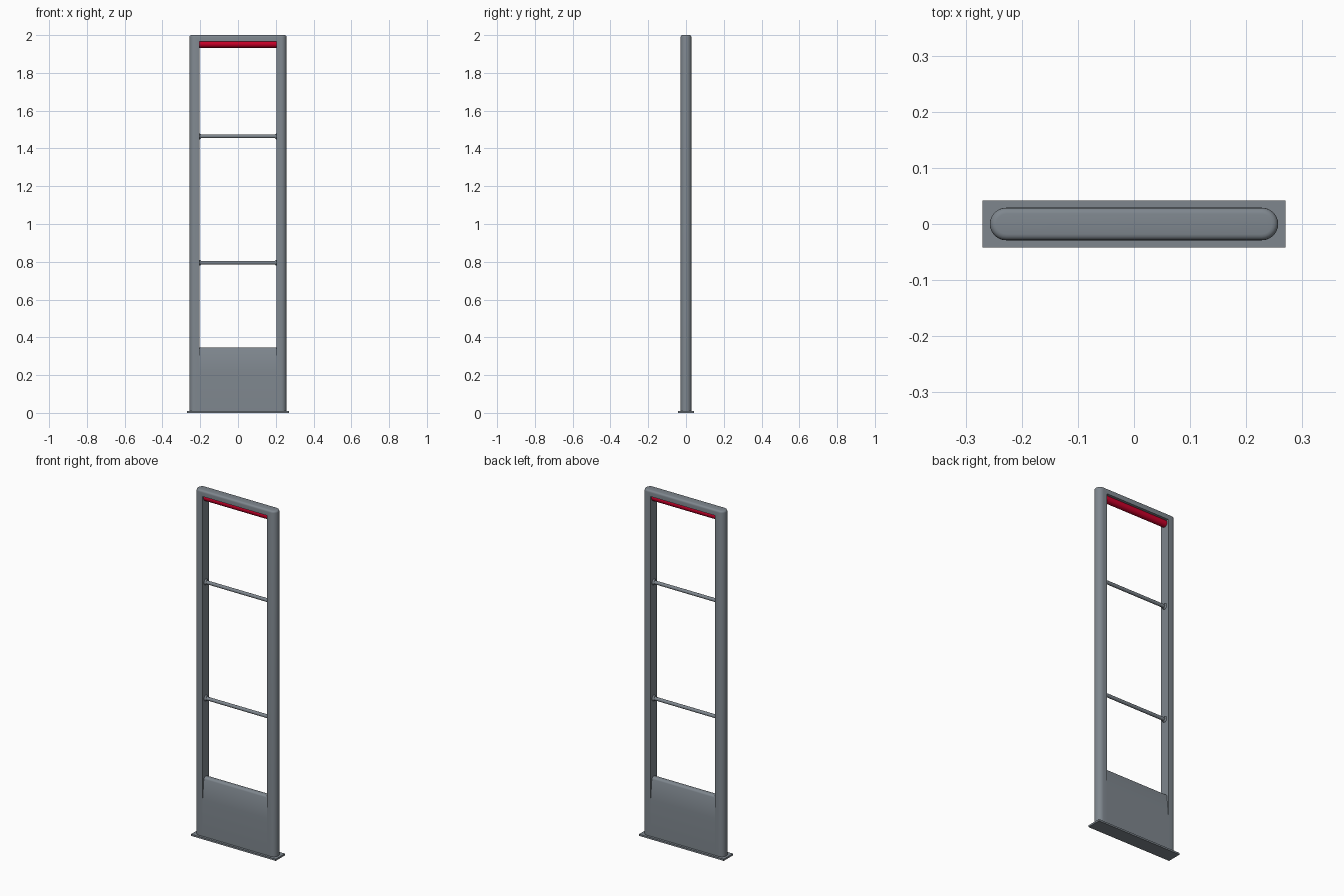
import bpy, bmesh, math
from mathutils import Matrix

if "Cube" in bpy.data.objects:
    bpy.data.objects.remove(bpy.data.objects["Cube"])


def material(name, rgb):
    m = bpy.data.materials.new(name)
    m.diffuse_color = (*rgb, 1)
    m.use_nodes = True
    m.node_tree.nodes["Principled BSDF"].inputs["Base Color"].default_value = m.diffuse_color
    return m


GREY = material("steel grey", (0.21, 0.24, 0.27))
RED = material("signal red", (0.58, 0.0, 0.022))


def finish(name, bm, mat, smooth=True):
    bmesh.ops.recalc_face_normals(bm, faces=bm.faces)
    me = bpy.data.meshes.new(name)
    bm.to_mesh(me)
    bm.free()
    ob = bpy.data.objects.new(name, me)
    bpy.context.collection.objects.link(ob)
    me.materials.append(mat)
    if smooth:
        shade(ob)
    return ob


def shade(ob):
    bpy.ops.object.select_all(action='DESELECT')
    ob.select_set(True)
    bpy.context.view_layer.objects.active = ob
    bpy.ops.object.shade_smooth_by_angle(angle=math.radians(35))


def box(name, x, y, z0, z1, mat):
    bm = bmesh.new()
    bmesh.ops.create_cube(bm, size=1, matrix=Matrix.Translation((0, 0, (z0 + z1) / 2))
                          @ Matrix.Diagonal((2 * x, 2 * y, z1 - z0, 1)))
    return finish(name, bm, mat, False)


def prism(bm, points, shift):
    face = bm.faces.new([bm.verts.new(p) for p in points])
    new = bmesh.ops.extrude_face_region(bm, geom=[face])['geom']
    verts = [g for g in new if isinstance(g, bmesh.types.BMVert)]
    bmesh.ops.translate(bm, vec=shift, verts=verts)


def rod(name, x, z, r0, r1, length, mat):
    # cylinder or cone along x, centred at (x, 0, z)
    bm = bmesh.new()
    bmesh.ops.create_cone(bm, cap_ends=True, segments=20, radius1=r0, radius2=r1, depth=length,
                          matrix=Matrix.Translation((x, 0, z)) @ Matrix.Rotation(math.pi / 2, 4, 'Y'))
    return finish(name, bm, mat)


# base plate
box("base_plate", 0.27, 0.042, 0, 0.01, GREY)

# frame: stadium column with softened top, opening cut through
R, CX, INNER = 0.029, 0.228, 0.205
outline = []
for side, start in ((1, -90), (-1, 90)):
    for i in range(13):
        a = math.radians(start + i * 15)
        outline.append((side * CX + R * math.cos(a), R * math.sin(a), 0.008))
bm = bmesh.new()
prism(bm, outline, (0, 0, 1.992))
top = [e for e in bm.edges if all(v.co.z > 1.99 for v in e.verts)]
bmesh.ops.bevel(bm, geom=top, offset=0.011, segments=4, profile=0.5, affect='EDGES')
frame = finish("frame", bm, GREY, False)
cutter = box("opening_cutter", INNER, 0.1, -0.1, 1.967, GREY)
cutter.hide_render = True
mod = frame.modifiers.new("opening", 'BOOLEAN')
mod.operation = 'DIFFERENCE'
mod.solver = 'EXACT'
mod.object = cutter
bpy.context.view_layer.objects.active = frame
bpy.ops.object.modifier_apply(modifier=mod.name)
bpy.data.objects.remove(cutter)
shade(frame)

# lower panel: flush at the bottom, tapering to a rounded top
half = [(R, 0.008), (R, 0.22), (0.018, 0.335), (0.015, 0.341), (0.009, 0.345)]
section = half + [(-y, z) for y, z in reversed(half)]
bm = bmesh.new()
prism(bm, [(-INNER, y, z) for y, z in section], (2 * INNER, 0, 0))
finish("lower_panel", bm, GREY)

# cross rods with flared collars
for n, z in (("lower", 0.795), ("upper", 1.464)):
    rod(n + "_cross_rod", 0, z, 0.01, 0.01, 2 * INNER, GREY)
    rod(n + "_left_collar", -INNER + 0.004, z, 0.017, 0.012, 0.008, GREY)
    rod(n + "_right_collar", INNER - 0.004, z, 0.012, 0.017, 0.008, GREY)

# red alarm light under the top bar
rod("alarm_light", 0, 1.953, 0.02, 0.02, 2 * INNER, RED)
